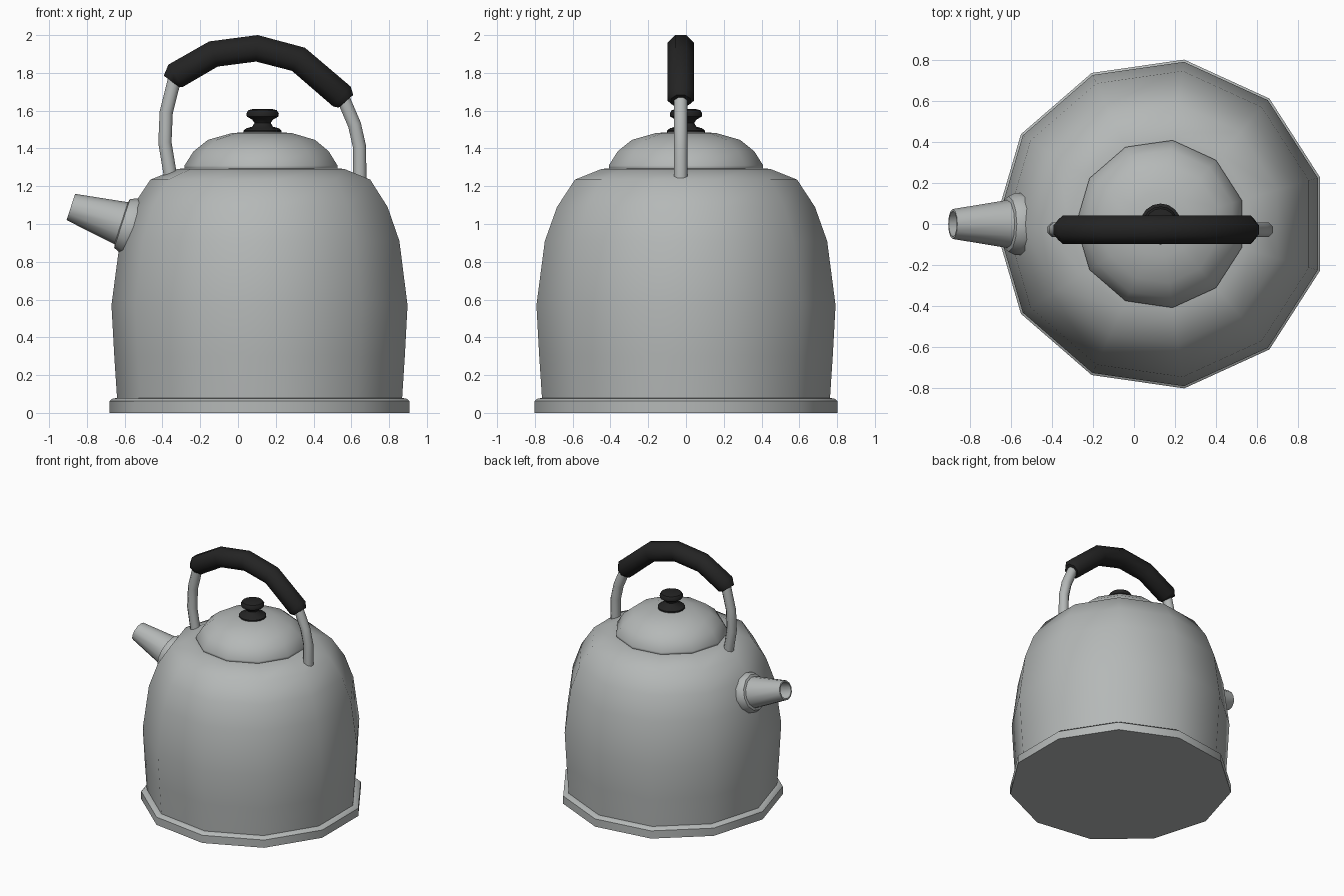
import bpy, bmesh, math
from mathutils import Vector

if "Cube" in bpy.data.objects:
    bpy.data.objects.remove(bpy.data.objects["Cube"])

CX = 0.13      # axis of body, lid and knob
HY = -0.028    # plane of the handle


def material(name, rgb):
    m = bpy.data.materials.new(name)
    m.diffuse_color = (*rgb, 1)
    m.use_nodes = True
    m.node_tree.nodes["Principled BSDF"].inputs["Base Color"].default_value = m.diffuse_color
    return m


steel = material("brushed steel", (0.46, 0.48, 0.475))
black = material("black plastic", (0.017, 0.017, 0.017))


def skin(name, rings, mat, angle=40):
    """Join equal-sized rings of points into a capped, smooth-shaded skin."""
    bm = bmesh.new()
    vs = [[bm.verts.new(p) for p in ring] for ring in rings]
    n = len(vs[0])
    for a, b in zip(vs, vs[1:]):
        for i in range(n):
            j = (i + 1) % n
            bm.faces.new((a[i], a[j], b[j], b[i]))
    bm.faces.new(vs[0][::-1])
    bm.faces.new(vs[-1])
    bmesh.ops.recalc_face_normals(bm, faces=bm.faces)
    me = bpy.data.meshes.new(name)
    bm.to_mesh(me)
    bm.free()
    ob = bpy.data.objects.new(name, me)
    bpy.context.collection.objects.link(ob)
    me.materials.append(mat)
    bpy.ops.object.select_all(action='DESELECT')
    ob.select_set(True)
    bpy.context.view_layer.objects.active = ob
    bpy.ops.object.shade_smooth_by_angle(angle=math.radians(angle))
    return ob


def lathe(name, profile, mat, sides=11, angle=40):
    """Turn (radius, z) pairs about the body axis, one corner towards -x."""
    rings = [[(CX - r * math.cos(math.tau * k / sides),
               -r * math.sin(math.tau * k / sides), z) for k in range(sides)]
             for r, z in profile]
    return skin(name, rings, mat, angle)


def sweep(name, path, mat, sides=8, y=HY):
    """Sweep a polygon along (x, z, radius) points in a plane of constant y."""
    pts = [Vector((x, y, z)) for x, z, r in path]
    rings = []
    for i, p in enumerate(pts):
        t = (pts[min(i + 1, len(pts) - 1)] - pts[max(i - 1, 0)]).normalized()
        u = Vector((-t.z, 0, t.x))
        r = path[i][2]
        ring = []
        for k in range(sides):
            a = math.tau * (k + 0.5) / sides
            ring.append(p + u * r * math.cos(a) + Vector((0, r * math.sin(a), 0)))
        rings.append(ring)
    return skin(name, rings, mat, 50)


# Base plate and body
lathe("base_plate", [(0.811, 0), (0.811, 0.062), (0.795, 0.075), (0.765, 0.08)], steel)
lathe("body", [(0.77, 0.075), (0.785, 0.30), (0.80, 0.57), (0.755, 0.91), (0.69, 1.09),
               (0.594, 1.235), (0.45, 1.292), (0.38, 1.295)], steel)

# Lid and knob
lathe("lid", [(0.405, 1.285), (0.413, 1.295), (0.413, 1.31), (0.365, 1.385), (0.29, 1.445),
              (0.16, 1.482), (0.05, 1.487)], steel)
lathe("lid_knob", [(0.10, 1.48), (0.10, 1.495), (0.085, 1.507), (0.055, 1.515), (0.043, 1.535),
                   (0.055, 1.553), (0.083, 1.568), (0.086, 1.585), (0.075, 1.603),
                   (0.045, 1.61)], black, 16, 45)

# Handle: two steel legs and a black grip
sweep("handle_leg_front", [(-0.35, 1.21, 0.038), (-0.387, 1.43, 0.038),
                           (-0.38, 1.59, 0.038), (-0.335, 1.77, 0.038)], steel)
sweep("handle_leg_rear", [(0.645, 1.22, 0.038), (0.643, 1.41, 0.038),
                          (0.617, 1.525, 0.038), (0.555, 1.67, 0.038)], steel)
sweep("handle_grip", [(-0.352, 1.755, 0.055), (-0.33, 1.785, 0.076), (-0.13, 1.90, 0.076),
                      (0.10, 1.93, 0.076), (0.32, 1.872, 0.076), (0.55, 1.675, 0.076),
                      (0.572, 1.65, 0.055)], black)

# Spout with flange and open mouth, as (distance from tip, radius)
tip = Vector((-0.885, 1.09))
axis = Vector((0.31, -0.10)).normalized()
spout = [(0.25, 0.085), (0.0, 0.062), (0.0, 0.073), (0.28, 0.117), (0.285, 0.135),
         (0.32, 0.152), (0.36, 0.152), (0.42, 0.14)]
sections = []
for d, r in spout:
    c = tip + axis * d
    up = Vector((-axis.y, axis.x))
    sections.append([(c.x + up.x * r * math.cos(math.tau * k / 12),
                      r * math.sin(math.tau * k / 12),
                      c.y + up.y * r * math.cos(math.tau * k / 12)) for k in range(12)])
skin("spout", sections, steel)
